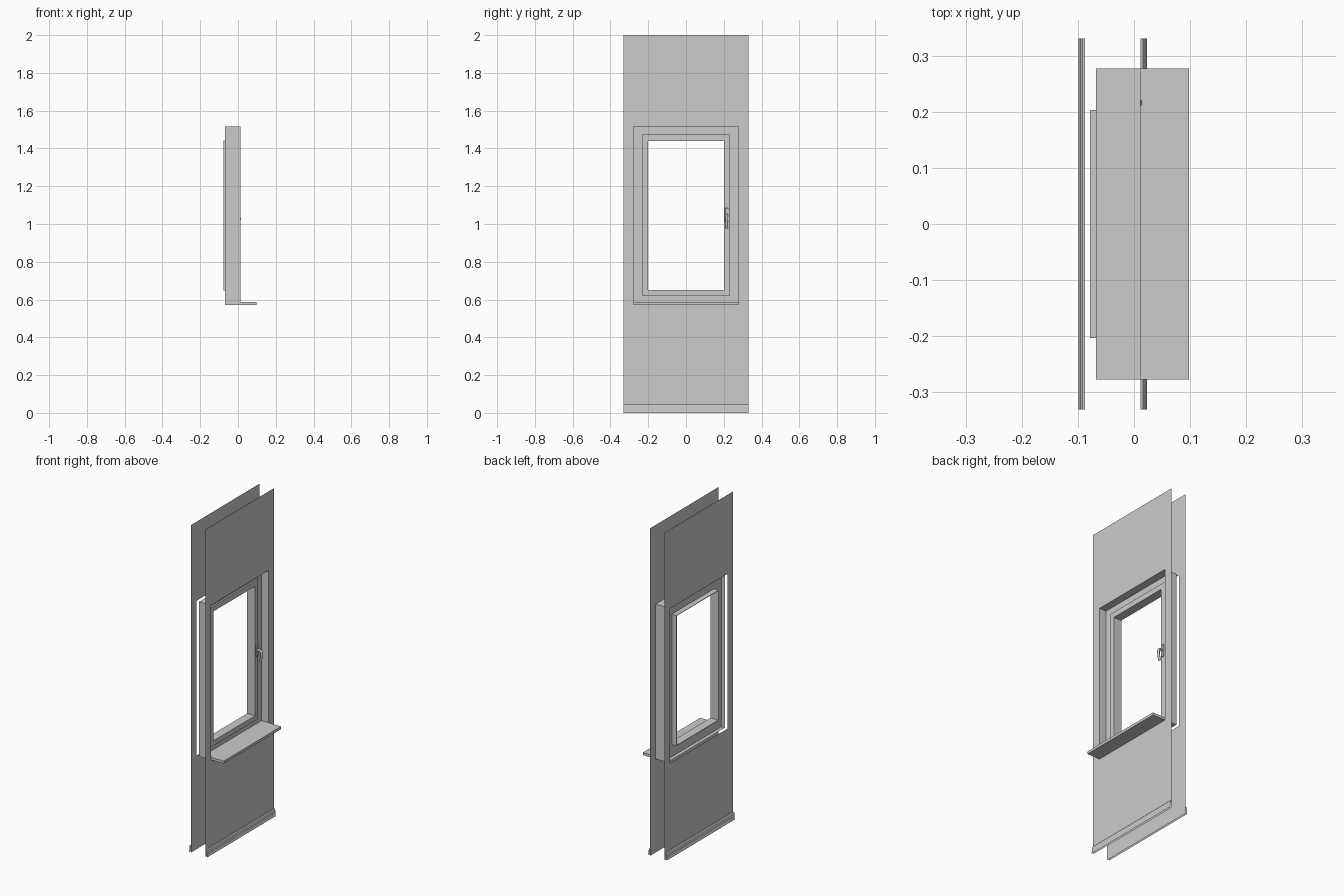
import bpy, bmesh
from mathutils import Vector

if "Cube" in bpy.data.objects:
    bpy.data.objects.remove(bpy.data.objects["Cube"])

HY, HZ0, HZ1 = 0.277, 0.572, 1.517      # wall opening
WALL_IN, WALL_OUT, W = 0.012, -0.087, 0.331


def make(name, verts, faces):
    me = bpy.data.meshes.new(name)
    me.from_pydata(verts, [], faces)
    ob = bpy.data.objects.new(name, me)
    bpy.context.collection.objects.link(ob)
    return ob


def loop(x, y, z0, z1):
    return [(x, -y, z0), (x, y, z0), (x, y, z1), (x, -y, z1)]


def sweep(name, loops, closed=False):
    """Skin rectangular loops (x, half width, bottom, top) one after another."""
    verts = [v for l in loops for v in loop(*l)]
    n = len(loops)
    faces = []
    for a in range(n if closed else n - 1):
        b = (a + 1) % n
        for i in range(4):
            j = (i + 1) % 4
            faces.append((a * 4 + i, a * 4 + j, b * 4 + j, b * 4 + i))
    ob = make(name, verts, faces)
    bm = bmesh.new()
    bm.from_mesh(ob.data)
    bmesh.ops.recalc_face_normals(bm, faces=bm.faces)
    bm.to_mesh(ob.data)
    bm.free()
    return ob


def ring(name, x0, x1, outer, inner):
    return sweep(name, [(x0, *outer), (x1, *outer), (x1, *inner), (x0, *inner)], True)


def box(name, lo, hi, bevel=0):
    bm = bmesh.new()
    bmesh.ops.create_cube(bm, size=1)
    lo, hi = Vector(lo), Vector(hi)
    for v in bm.verts:
        v.co = (lo + hi) / 2 + v.co * (hi - lo)
    me = bpy.data.meshes.new(name)
    bm.to_mesh(me)
    bm.free()
    ob = bpy.data.objects.new(name, me)
    bpy.context.collection.objects.link(ob)
    if bevel:
        m = ob.modifiers.new("bevel", 'BEVEL')
        m.width, m.segments = bevel, 3
    return ob


# wall sheets with a window opening, and open skirting strips at their feet
skirting = [(0, .045), (.004, .044), (.007, .040), (.008, .034), (.009, .010), (.011, .006), (.011, 0)]
for side, x, s in (("inner", WALL_IN, 1), ("outer", WALL_OUT, -1)):
    sweep(side + "_wall", [(x, W, 0, 2), (x, HY, HZ0, HZ1)])
    pts = [(x + s * a * (1.1 if s < 0 else 1), y, z) for a, z in skirting for y in (-W, W)]
    make(side + "_skirting", pts, [(i, i + 1, i + 3, i + 2) for i in range(0, len(pts) - 2, 2)])

# lining of the opening
sweep("reveal_lining", [(-0.068, HY, HZ0, HZ1), (WALL_IN, HY, HZ0, HZ1)])

# fixed frame, raised sash, and the bead that lines the light opening
hole = (0.2, 0.65, 1.44)
ring("window_frame", -0.046, -0.035, (HY, HZ0, HZ1), (0.203, 0.647, 1.443))
ring("window_sash", -0.042, -0.025, (0.231, 0.62, 1.473), hole)
ring("glazing_bead", -0.078, -0.026, (0.203, 0.647, 1.443), hole)

# window sill
box("window_sill", (-0.035, -HY, HZ0), (0.098, HY, 0.588))

# handle: plate and bent lever
box("handle_plate", (-0.026, 0.206, 1.01), (-0.018, 0.226, 1.085), 0.004)
cu = bpy.data.curves.new("handle_lever", 'CURVE')
cu.dimensions = '3D'
cu.bevel_depth, cu.bevel_resolution, cu.use_fill_caps = 0.007, 2, True
path = [(-0.022, 1.048), (-0.002, 1.048), (0.006, 1.043), (0.008, 1.03), (0.006, 1.005), (0.0, 0.978)]
sp = cu.splines.new('POLY')
sp.points.add(len(path) - 1)
for p, (x, z) in zip(sp.points, path):
    p.co = (x, 0.216, z, 1)
lever = bpy.data.objects.new("handle_lever", cu)
bpy.context.collection.objects.link(lever)
